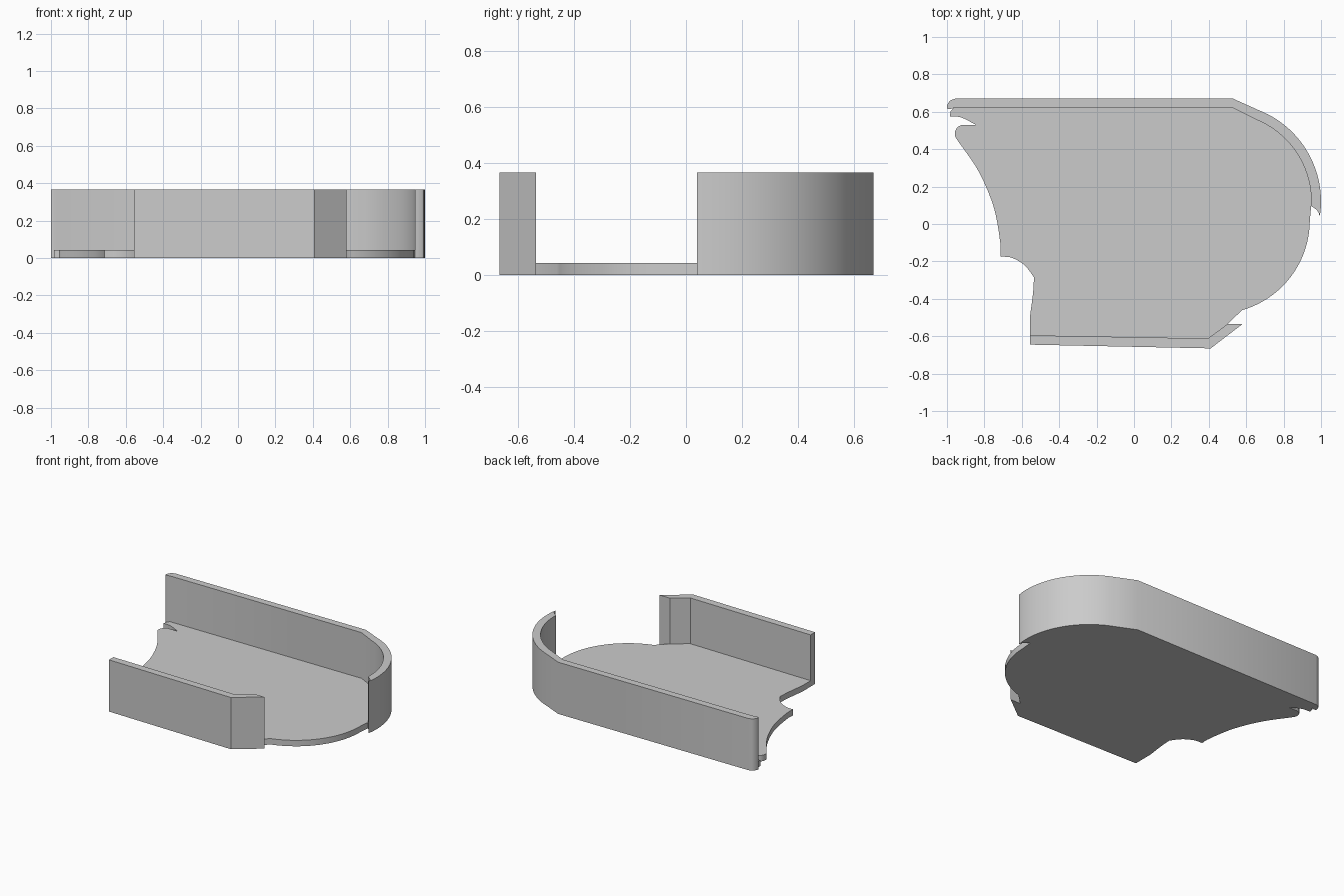
import bpy
import bmesh
from math import cos, sin, radians

if "Cube" in bpy.data.objects:
    bpy.data.objects.remove(bpy.data.objects["Cube"])

FLOOR_TOP = 0.042
WALL_TOP = 0.365

grey = bpy.data.materials.new("plain grey")
grey.use_nodes = True
colour = (0.6, 0.6, 0.6, 1)
grey.diffuse_color = colour
grey.node_tree.nodes["Principled BSDF"].inputs["Base Color"].default_value = colour


def arc(cx, cy, r, start, end, steps):
    """Points along a circular arc, angles in degrees."""
    angles = [radians(start + (end - start) * i / steps) for i in range(steps + 1)]
    return [(cx + r * cos(a), cy + r * sin(a)) for a in angles]


def spline(points, steps=5):
    """Smooth curve running through every given point."""
    pts = [points[0]] + points + [points[-1]]
    out = []
    for a, b, c, d in zip(pts, pts[1:], pts[2:], pts[3:]):
        for i in range(steps):
            t = i / steps
            out.append(tuple(
                0.5 * (2 * q + (r - p) * t + (2 * p - 5 * q + 4 * r - s) * t ** 2
                       + (3 * q - p - 3 * r + s) * t ** 3)
                for p, q, r, s in zip(a, b, c, d)))
    return out + [points[-1]]


def extrude_outline(name, outline, height):
    """Closed prism standing on the ground."""
    bm = bmesh.new()
    face = bm.faces.new([bm.verts.new((x, y, 0)) for x, y in outline])
    top = bmesh.ops.extrude_face_region(bm, geom=[face])["geom"]
    for v in top:
        if isinstance(v, bmesh.types.BMVert):
            v.co.z = height
    bmesh.ops.recalc_face_normals(bm, faces=bm.faces)
    mesh = bpy.data.meshes.new(name)
    bm.to_mesh(mesh)
    bm.free()
    mesh.materials.append(grey)
    obj = bpy.data.objects.new(name, mesh)
    bpy.context.collection.objects.link(obj)
    bpy.ops.object.select_all(action="DESELECT")
    obj.select_set(True)
    bpy.context.view_layer.objects.active = obj
    bpy.ops.object.shade_smooth_by_angle(angle=radians(30))
    return obj


# Lines shared by the floor and the walls
back_inner = [(-0.965, 0.62), (0.53, 0.62)] + arc(0.475, 0.12, 0.473, 68, -3, 20)
front_inner = [(-0.557, -0.595), (0.395, -0.612), (0.5, -0.535)]

# Tall back wall wrapping round the left end
back_outer = arc(0.475, 0.12, 0.525, -6, 69, 24) + [(0.53, 0.67)]
wall_tip = spline([(0.965, 0.085), (0.985, 0.065), (0.992, 0.04)], 3)
wall_end = spline([(-0.955, 0.67), (-0.982, 0.66), (-0.998, 0.638), (-1.0, 0.618),
                   (-0.985, 0.614)], 3)
extrude_outline("back_wall", back_inner + wall_tip + back_outer + wall_end, WALL_TOP)

# Tall front wall with its angled return
extrude_outline("front_wall",
                front_inner + [(0.58, -0.535), (0.41, -0.665), (-0.557, -0.645)], WALL_TOP)

# Floor plate: rounded left end, notched and scooped right end
rounded_end = arc(0.44, 0.02, 0.5, -74, 0, 20)
hook = spline([(-0.985, 0.575), (-0.925, 0.57), (-0.845, 0.53)], 4)
lobe = spline([(-0.92, 0.53), (-0.948, 0.513), (-0.958, 0.475), (-0.935, 0.435)], 4)
long_scoop = spline([(-0.935, 0.435), (-0.83, 0.28), (-0.75, 0.09), (-0.715, -0.1),
                     (-0.715, -0.175)])
notch = spline([(-0.715, -0.175), (-0.655, -0.18), (-0.585, -0.22), (-0.535, -0.285)])
flank = spline([(-0.535, -0.285), (-0.54, -0.37), (-0.557, -0.5)])
tab = [(-0.965, 0.62), (-0.98, 0.605)]
floor = (tab + hook + lobe + long_scoop[1:] + notch[1:] + flank[1:]
         + front_inner + rounded_end + back_inner[:0:-1])
extrude_outline("floor_plate", floor, FLOOR_TOP)
